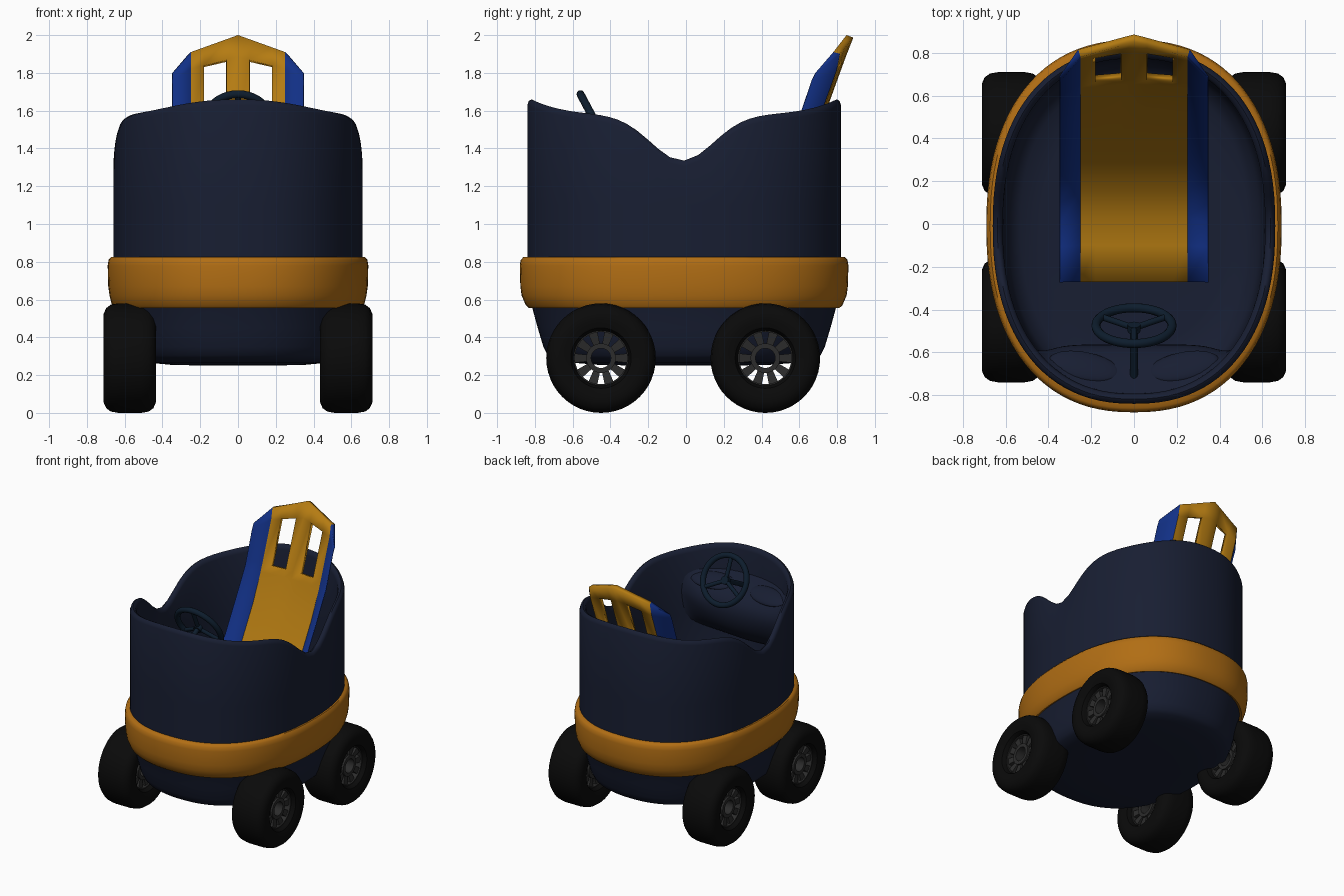
import bpy, bmesh, math
from mathutils import Vector, Matrix

if "Cube" in bpy.data.objects:
    bpy.data.objects.remove(bpy.data.objects["Cube"])


def material(name, rgb):
    m = bpy.data.materials.new(name)
    m.diffuse_color = (*rgb, 1)
    m.use_nodes = True
    m.node_tree.nodes["Principled BSDF"].inputs["Base Color"].default_value = m.diffuse_color
    return m


NAVY = material("navy", (0.009, 0.013, 0.032))
ORANGE = material("orange", (0.44, 0.155, 0.007))
YELLOW = material("yellow", (0.46, 0.20, 0.006))
BLUE = material("blue", (0.006, 0.03, 0.24))
BLACK = material("rubber", (0.003, 0.003, 0.003))
GREY = material("dark_grey", (0.025, 0.025, 0.025))
TEAL = material("wheel_navy", (0.004, 0.012, 0.026))


def finish(name, bm, mats, angle=35, fix=True):
    if fix:
        bmesh.ops.recalc_face_normals(bm, faces=bm.faces)
    me = bpy.data.meshes.new(name)
    bm.to_mesh(me)
    bm.free()
    for m in mats:
        me.materials.append(m)
    ob = bpy.data.objects.new(name, me)
    bpy.context.collection.objects.link(ob)
    bpy.ops.object.select_all(action='DESELECT')
    ob.select_set(True)
    bpy.context.view_layer.objects.active = ob
    bpy.ops.object.shade_smooth_by_angle(angle=math.radians(angle))
    return ob


def skin(bm, rows, wrap_u=True, wrap_v=False, caps=False):
    """Join rows of points with quads."""
    vs = [[bm.verts.new(p) for p in r] for r in rows]
    nu, nv = len(rows[0]), len(rows)
    for i in range(nv if wrap_v else nv - 1):
        for j in range(nu if wrap_u else nu - 1):
            a, b = vs[i], vs[(i + 1) % nv]
            k = (j + 1) % nu
            bm.faces.new((a[j], a[k], b[k], b[j]))
    if caps:
        bm.faces.new(vs[0])
        bm.faces.new(vs[-1])


# ---- tub ----
EXP, CY, N = 2.3, -0.01, 96


def rim(y):
    return 1.58 + 0.08 * abs(y / 0.83) ** 5 - 0.245 * math.exp(-((y + 0.01) / 0.24) ** 2)


def oval(rx, ry, z, on_rim=False):
    pts = []
    for i in range(N):
        t = 2 * math.pi * i / N
        c, s = math.cos(t), math.sin(t)
        x = math.copysign(abs(c) ** (2 / EXP), c)
        y = math.copysign(abs(s) ** (2 / EXP), s)
        pts.append((x * rx, y * ry + CY, z + (rim(y * 0.83) if on_rim else 0)))
    return pts


rows = [oval(*r) for r in ((.15, .2, .25), (.35, .45, .254), (.5, .62, .268), (.56, .695, .285),
                           (.582, .722, .305), (.60, .745, .35), (.62, .775, .45), (.64, .805, .56),
                           (.66, .83, .62), (.66, .83, .85), (.66, .83, 1.1))]
rows += [oval(.66 - d, .83 - d, dz, True) for d, dz in
         ((0, -.03), (.007, -.009), (.022, 0), (.038, -.009), (.047, -.035))]
rows += [oval(*r) for r in ((.61, .78, 1.1), (.605, .775, .75), (.585, .755, .66),
                            (.53, .69, .61), (.42, .56, .598), (.15, .2, .595))]
bm = bmesh.new()
skin(bm, rows, caps=True)
finish("tub_body", bm, [NAVY], 50)

# ---- bumper band ----
bm = bmesh.new()
skin(bm, [oval(*r) for r in ((.62, .79, .57), (.655, .822, .555), (.667, .838, .57), (.68, .86, .62),
                             (.687, .867, .67), (.69, .87, .78), (.685, .865, .81),
                             (.672, .85, .826), (.64, .81, .826))], wrap_v=True)
finish("bumper_band", bm, [ORANGE], 50)

# ---- dashboard bulge on the front wall ----
rows = []
for f, z in ((0, 1.46), (.35, 1.42), (.8, 1.36), (1, 1.28), (.95, 1.16), (.75, 1.06), (.4, .98), (0, .93)):
    row = []
    for i in range(17):
        x = -.48 + .06 * i
        w = CY - .80 * (1 - (abs(x) / .63) ** EXP) ** (1 / EXP)
        lift = .12 * (x / .48) ** 2 if z < 1.2 else 0     # underside rises to the sides
        row.append((x, w + f * max(0, -.555 - .09 * (x / .48) ** 6 - w), z + lift))
    rows.append(row)
bm = bmesh.new()
skin(bm, rows, wrap_u=False)
ob = finish("dashboard", bm, [NAVY], 60)
ob.modifiers.new("smooth", 'SUBSURF').levels = 1

# dial mounds
bm = bmesh.new()
for s in (-1, 1):
    mat = (Matrix.Translation((s * .23, -.665, 1.395)) @ Matrix.Rotation(s * .2, 4, 'Z')
           @ Matrix.Rotation(-.5, 4, 'X') @ Matrix.Diagonal((.17, .075, .025, 1)))
    bmesh.ops.create_uvsphere(bm, u_segments=24, v_segments=12, radius=1, matrix=mat)
finish("dial_mounds", bm, [NAVY])

# ---- steering wheel, built flat then tilted ----
tilt = Matrix.Translation((0, -.475, 1.53)) @ Matrix.Rotation(-math.radians(62), 4, 'X')


def rod(bm, a, b, r):
    a, b = Vector(a), Vector(b)
    q = (b - a).to_track_quat('Z', 'Y').to_matrix().to_4x4()
    bmesh.ops.create_cone(bm, cap_ends=True, segments=16, radius1=r, radius2=r,
                          depth=(b - a).length, matrix=Matrix.Translation((a + b) / 2) @ q)


bm = bmesh.new()
ring = []
for i in range(40):
    t = 2 * math.pi * i / 40
    ring.append([((.178 + .021 * math.cos(p)) * math.cos(t), (.178 + .021 * math.cos(p)) * math.sin(t),
                  .021 * math.sin(p)) for p in (2 * math.pi * k / 12 for k in range(12))])
skin(bm, ring, wrap_v=True)
for a in (30, 150, 270):
    t = math.radians(a)
    rod(bm, (0, 0, -.012), (.175 * math.cos(t), .175 * math.sin(t), 0), .015)
rod(bm, (0, 0, -.03), (0, 0, .005), .03)
rod(bm, (0, 0, -.28), (0, 0, 0), .018)
bm.transform(tilt)
finish("steering_wheel", bm, [TEAL])

# ---- bucket seat: lofted sheet with angled side wings and two slots ----
path = [(-.27, .625), (-.1, .63), (.03, .65), (.15, .71), (.28, .84), (.41, 1.03), (.54, 1.26),
        (.655, 1.47), (.675, 1.525), (.80, 1.865), (.85, 2.0)]
COLS = (-.345, -.25, -.18, -.06, 0, .06, .18, .25, .345)
rows = []
for i, (y, z) in enumerate(path):
    a, b = path[max(i - 1, 0)], path[min(i + 1, len(path) - 1)]
    d = Vector((b[0] - a[0], b[1] - a[1])).normalized()
    row = []
    for x in COLS:
        ax = abs(x)
        py, pz = y, z
        if ax > .3:                                   # wing outer edge
            py, pz = y - d.y * .085, z + d.x * .085
            if i == 9:
                py, pz = .665, 1.76
            if i == 10:
                py, pz = .685, 1.80
        elif i == 10:                                 # pointed head
            py, pz = y - .28 * ax, z - .36 * ax
        elif i == 9:                                  # sloped slot tops
            py, pz = y - .08 * ax - .09 * (ax - .06), z - .25 * (ax - .08)
        elif i >= 7:
            py = y - .08 * ax
        row.append((x, py, pz))
    rows.append(row)
bm = bmesh.new()
skin(bm, rows, wrap_u=False)
slots = []
for f in bm.faces:
    c = f.calc_center_median()
    f.material_index = 1 if abs(c.x) > .25 else 0
    if .06 < abs(c.x) < .18 and 1.6 < c.z < 1.78:
        slots.append(f)
bmesh.ops.delete(bm, geom=slots, context='FACES_ONLY')
seat = finish("bucket_seat", bm, [YELLOW, BLUE], 25, fix=False)
# wings thin out to their edge
grp = seat.vertex_groups.new(name="full_thickness")
grp.add([v.index for v in seat.data.vertices if abs(v.co.x) < .3], 1, 'REPLACE')
sol = seat.modifiers.new("thickness", 'SOLIDIFY')
sol.thickness, sol.offset = .038, -1
sol.vertex_group, sol.thickness_vertex_group = grp.name, .15


# ---- wheels ----
def lathe(bm, profile, seg=48):
    rows = [[(x, r * math.cos(2 * math.pi * i / seg), r * math.sin(2 * math.pi * i / seg))
             for i in range(seg)] for x, r in profile]
    skin(bm, rows, wrap_v=True)


half = [(.10, .145), (.125, .16), (.138, .20), (.138, .235), (.125, .265), (.10, .283), (.06, .29)]
bm = bmesh.new()
lathe(bm, half + [(-x, r) for x, r in reversed(half)])
tyre = finish("tyre", bm, [BLACK], 40)

bm = bmesh.new()
lathe(bm, [(-.09, .052), (-.09, .078), (.09, .078), (.09, .052)])
lathe(bm, [(-.095, .138), (-.095, .15), (.095, .15), (.095, .138)])
for k in range(10):
    geo = bmesh.ops.create_cube(bm, size=1)['verts']
    for v in geo:
        top = v.co.z > 0
        v.co = Vector((v.co.x * (.17 if top else .15), v.co.y * (.05 if top else .034), .142 if top else .068))
    bmesh.ops.rotate(bm, verts=geo, matrix=Matrix.Rotation(math.radians(36 * k + 18), 3, 'X'))
hub = finish("spoked_hub", bm, [GREY], 30)

first = True
for y, end in ((-.45, "front"), (.42, "rear")):
    for s, side in ((-1, "left"), (1, "right")):
        for src, part in ((tyre, "tyre"), (hub, "hub")):
            ob = src if first else src.copy()
            if not first:
                bpy.context.collection.objects.link(ob)
            ob.name = f"{end}_{side}_{part}"
            ob.location = (s * .573, y, .29)
        first = False
